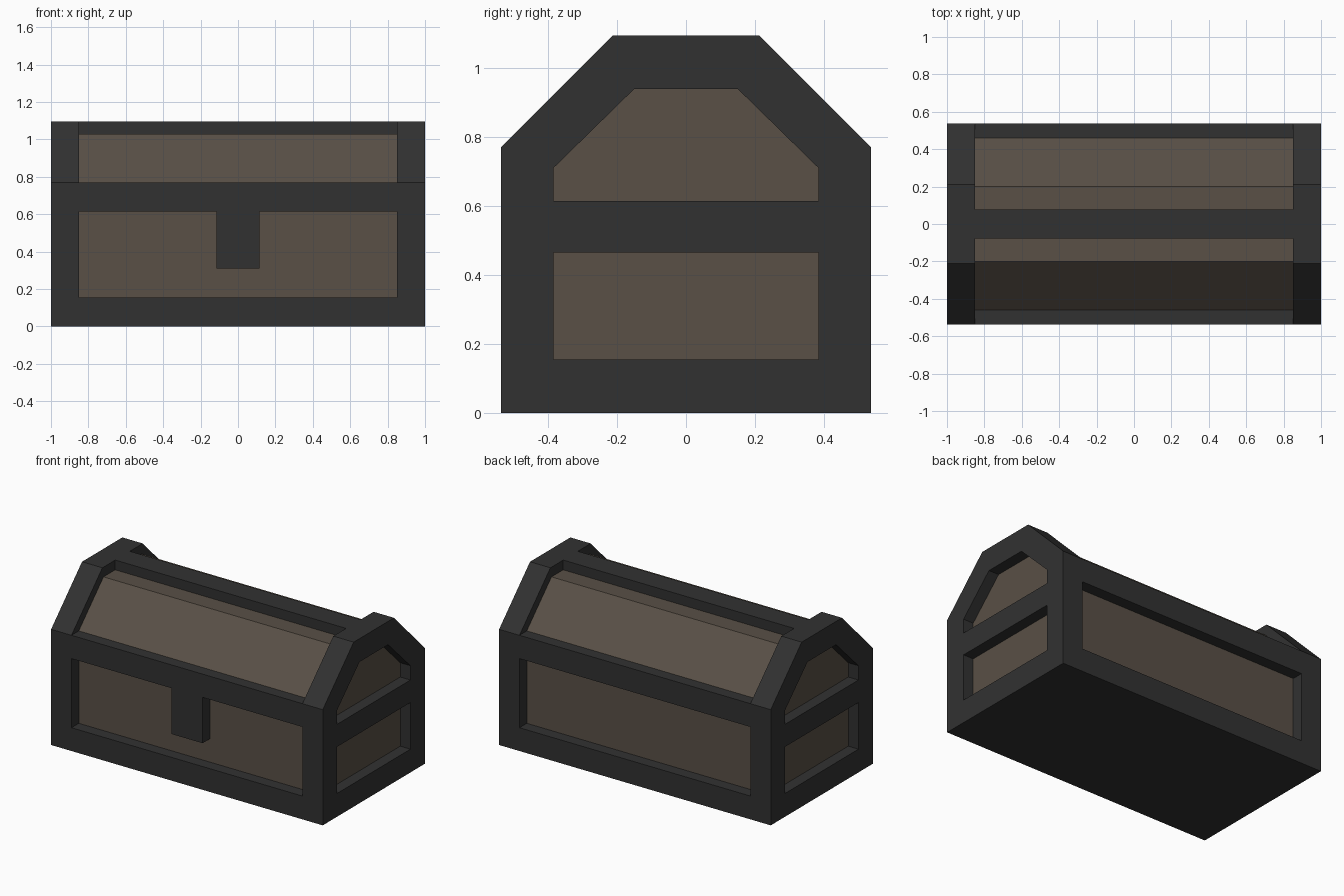
import bpy, bmesh

cube = bpy.data.objects.get("Cube")
if cube:
    bpy.data.objects.remove(cube, do_unlink=True)


def material(name, rgb):
    m = bpy.data.materials.new(name)
    m.use_nodes = True
    m.diffuse_color = (*rgb, 1)
    bsdf = next(n for n in m.node_tree.nodes if n.type == 'BSDF_PRINCIPLED')
    bsdf.inputs["Base Color"].default_value = (*rgb, 1)
    return m


def prism(bm, axis, pts, lo, hi):
    """Extrude a profile along x (points are y, z) or along y (points are x, z)."""
    def place(a, b, t):
        return (t, a, b) if axis == 'x' else (a, t, b)
    low = [bm.verts.new(place(a, b, lo)) for a, b in pts]
    high = [bm.verts.new(place(a, b, hi)) for a, b in pts]
    bm.faces.new(low)
    bm.faces.new(high[::-1])
    for i in range(len(pts)):
        j = (i + 1) % len(pts)
        bm.faces.new((low[j], low[i], high[i], high[j]))


def make_object(name, bm, mat=None):
    bmesh.ops.recalc_face_normals(bm, faces=bm.faces[:])
    mesh = bpy.data.meshes.new(name)
    bm.to_mesh(mesh)
    bm.free()
    if mat:
        mesh.materials.append(mat)
    ob = bpy.data.objects.new(name, mesh)
    bpy.context.scene.collection.objects.link(ob)
    return ob


def mirrored(half):
    """Complete a right-hand profile with its mirror image."""
    return half + [(-a, b) for a, b in reversed(half)]


iron = material("dark iron", (0.031, 0.031, 0.031))
wood = material("brown wood", (0.100, 0.080, 0.061))

# Wooden core: its surfaces show as the sunken panels
bm = bmesh.new()
prism(bm, 'x', mirrored([(0.46, 0.08), (0.46, 0.77), (0.20, 1.03)]), -0.925, 0.925)
make_object("wood_panels", bm, wood)

# Iron frame: solid chest outline, opened up below
bm = bmesh.new()
prism(bm, 'x', mirrored([(0.537, 0), (0.537, 0.77), (0.212, 1.095)]), -1, 1)
frame = make_object("iron_frame", bm, iron)

# Openings, cut slightly deeper than the wood surface
bm = bmesh.new()
# front opening, notched around the lock plate
prism(bm, 'y', mirrored([(0.85, 0.155), (0.85, 0.615), (0.115, 0.615), (0.115, 0.31)]), -0.7, -0.44)
# back opening
prism(bm, 'y', mirrored([(0.85, 0.155), (0.85, 0.615)]), 0.44, 0.7)
for s in (-1, 1):
    lo, hi = sorted((s * 0.9, s * 1.1))
    # lower and upper end openings
    prism(bm, 'x', mirrored([(0.385, 0.155), (0.385, 0.465)]), lo, hi)
    prism(bm, 'x', mirrored([(0.385, 0.615), (0.385, 0.71), (0.15, 0.94)]), lo, hi)
    # lid opening on either side of the ridge bar
    lid = [(0.077, 1.0), (0.19, 1.0), (0.42, 0.77), (0.8, 0.77), (0.8, 1.3), (0.077, 1.3)]
    prism(bm, 'x', [(s * y, z) for y, z in lid], -0.85, 0.85)
cutter = make_object("opening_cutter", bm)
cutter.hide_render = True

mod = frame.modifiers.new("openings", 'BOOLEAN')
mod.operation = 'DIFFERENCE'
mod.solver = 'EXACT'
mod.object = cutter
bpy.context.view_layer.objects.active = frame
bpy.ops.object.modifier_apply(modifier=mod.name)
bpy.data.objects.remove(cutter, do_unlink=True)
